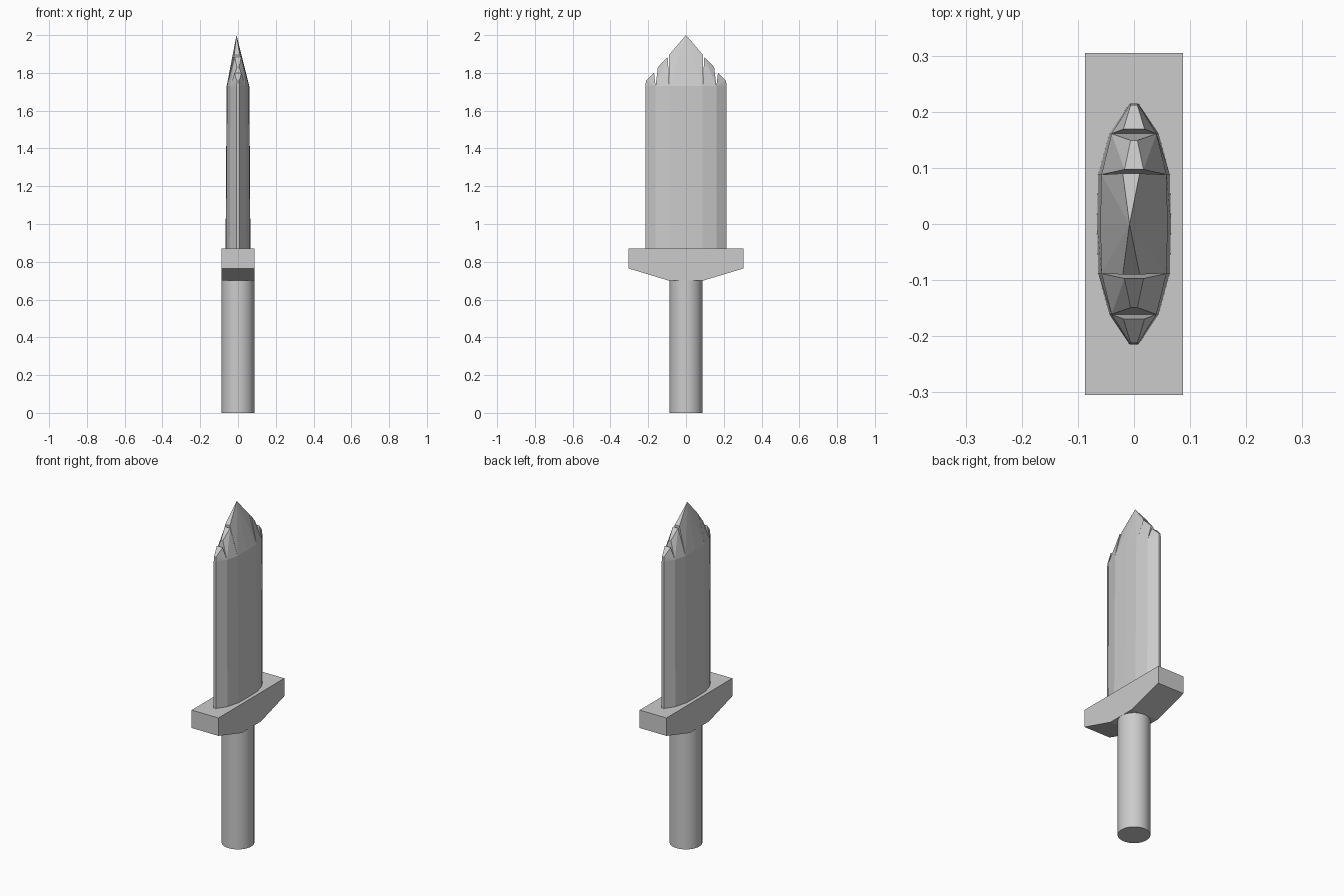
import bpy, bmesh

if "Cube" in bpy.data.objects:
    bpy.data.objects.remove(bpy.data.objects["Cube"])


def finish(bm, name):
    bmesh.ops.remove_doubles(bm, verts=bm.verts, dist=0.0005)
    bmesh.ops.recalc_face_normals(bm, faces=bm.faces)
    me = bpy.data.meshes.new(name)
    bm.to_mesh(me)
    bm.free()
    ob = bpy.data.objects.new(name, me)
    bpy.context.collection.objects.link(ob)
    return ob


# Round grip
bpy.ops.mesh.primitive_cylinder_add(vertices=32, radius=0.087, depth=0.70, location=(0, 0, 0.35))
bpy.context.object.name = "grip"
bpy.ops.object.shade_smooth_by_angle()

# Crossguard: profile in the YZ plane, extruded along X
half = [(0.09, 0.70), (0.305, 0.765), (0.305, 0.87)]
profile = half + [(-y, z) for y, z in reversed(half)]
bm = bmesh.new()
face = bm.faces.new([bm.verts.new((-0.087, y, z)) for y, z in profile])
ext = bmesh.ops.extrude_face_region(bm, geom=[face])
bmesh.ops.translate(bm, vec=(0.174, 0, 0),
                    verts=[g for g in ext["geom"] if isinstance(g, bmesh.types.BMVert)])
finish(bm, "crossguard")

# Blade body: faceted lens section, slightly thinner toward the top
BASE, SHOULDER = 0.865, 1.73
quarter = [(0.060, 0), (0.058, 0.088), (0.040, 0.161), (0.007, 0.215)]
right = [(x, -y) for x, y in reversed(quarter[1:])] + quarter
ring = right + [(-x, y) for x, y in reversed(right)]
bm = bmesh.new()
low = [bm.verts.new((x * 1.10, y, BASE)) for x, y in ring]
high = [bm.verts.new((x, y, SHOULDER)) for x, y in ring]
n = len(ring)
for i in range(n):
    j = (i + 1) % n
    bm.faces.new((low[i], low[j], high[j], high[i]))
finish(bm, "blade_body")


# Crystal points of the tip: convex hulls, open underneath
def crystal(bm, pts):
    tmp = bmesh.new()
    for p in pts:
        tmp.verts.new(p)
    bmesh.ops.convex_hull(tmp, input=tmp.verts)
    bmesh.ops.recalc_face_normals(tmp, faces=tmp.faces)
    under = [f for f in tmp.faces if f.normal.z < -0.99]
    bmesh.ops.delete(tmp, geom=under, context='FACES')
    me = bpy.data.meshes.new("tmp")
    tmp.to_mesh(me)
    tmp.free()
    bm.from_mesh(me)
    bpy.data.meshes.remove(me)


bm = bmesh.new()
centre = [(-0.008, 0, 2.0)]
for s in (-1, 1):
    centre += [(0.06 * s, 0, SHOULDER), (-0.02, 0.09 * s, 1.895), (0.01, 0.09 * s, 1.895)]
    centre += [(x, 0.088 * s, SHOULDER) for x in (-0.058, 0.058)]
crystal(bm, centre)
for s in (-1, 1):
    inner, outer = [], []
    for m in (-1, 1):
        inner += [(0.058 * m, 0.088 * s, SHOULDER), (0.040 * m, 0.161 * s, SHOULDER),
                  (0.017 * m, 0.097 * s, 1.885), (0.006 * m, 0.149 * s, 1.83)]
        outer += [(0.040 * m, 0.161 * s, SHOULDER), (0.007 * m, 0.215 * s, SHOULDER),
                  (0.019 * m, 0.169 * s, 1.80), (0.006 * m, 0.212 * s, 1.757)]
    crystal(bm, inner)
    crystal(bm, outer)
finish(bm, "blade_crystals")
